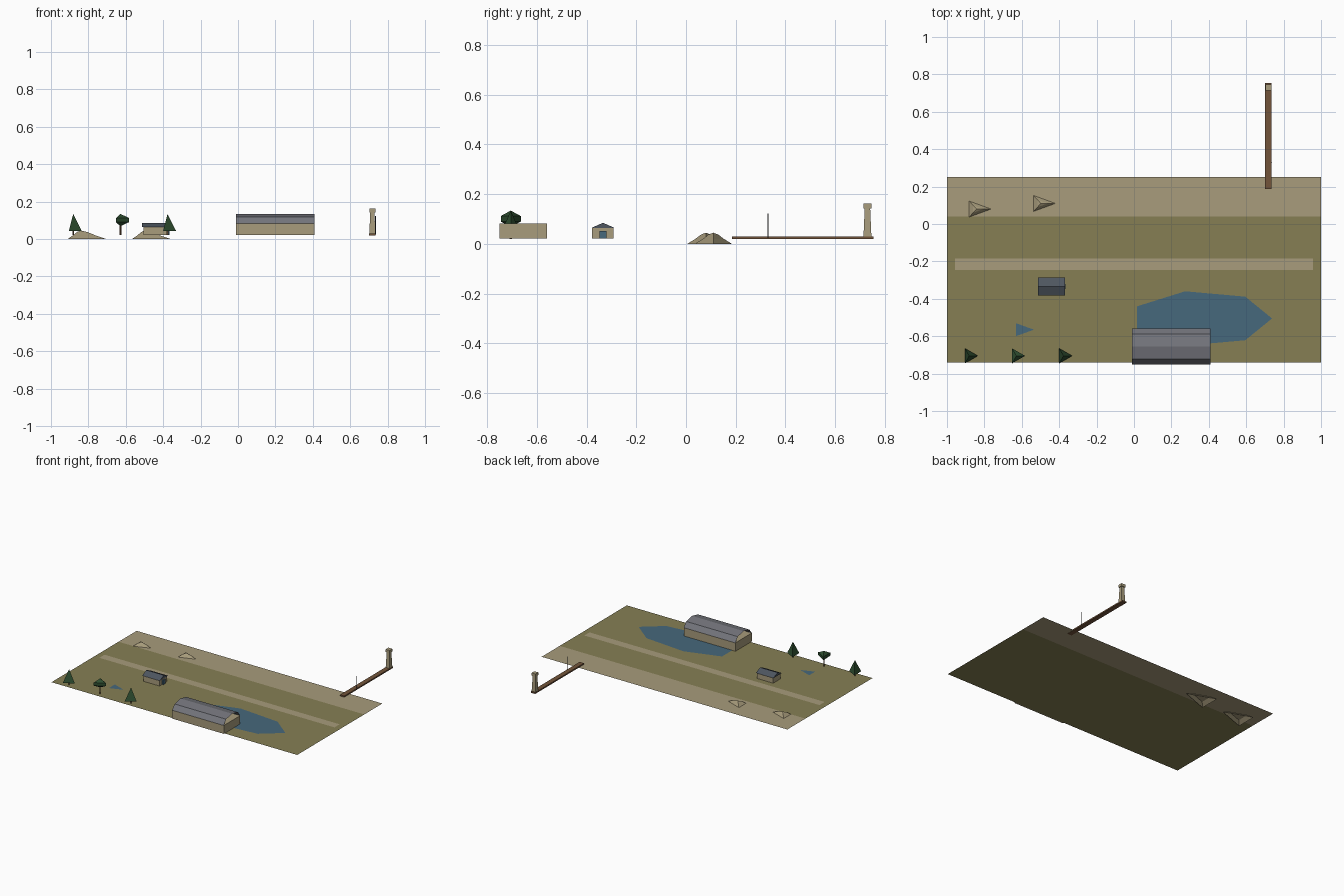
import bpy
import bmesh
from math import cos, sin, pi, sqrt

cube = bpy.data.objects.get("Cube")
if cube:
    bpy.data.objects.remove(cube, do_unlink=True)


def material(name, rgb):
    """Flat material from 0-255 sRGB values, stored as linear."""
    lin = [((c / 255 + 0.055) / 1.055) ** 2.4 for c in rgb] + [1]
    mat = bpy.data.materials.new(name)
    mat.use_nodes = True
    mat.diffuse_color = lin
    bsdf = mat.node_tree.nodes["Principled BSDF"]
    bsdf.inputs["Base Color"].default_value = lin
    bsdf.inputs["Roughness"].default_value = 0.9
    return mat


sand = material("sand", (168, 156, 124))
grass = material("grass", (134, 127, 84))
water = material("water", (70, 104, 124))
metal = material("roof_metal", (116, 117, 124))
slate = material("roof_slate", (78, 86, 96))
wood = material("wood", (114, 84, 58))
leaf = material("foliage", (46, 78, 48))
dark = material("dark_metal", (70, 70, 72))

GROUND = 0.02


def finish(name, bm, mat, recalc=True):
    if recalc:
        bmesh.ops.recalc_face_normals(bm, faces=bm.faces)
    mesh = bpy.data.meshes.new(name)
    bm.to_mesh(mesh)
    bm.free()
    mesh.materials.append(mat)
    obj = bpy.data.objects.new(name, mesh)
    bpy.context.collection.objects.link(obj)
    return obj


def sheet(name, points, z, mat):
    """Flat upward-facing polygon."""
    bm = bmesh.new()
    bm.faces.new([bm.verts.new((x, y, z)) for x, y in points])
    finish(name, bm, mat, recalc=False)


def rectangle(x0, x1, y0, y1):
    return [(x0, y0), (x1, y0), (x1, y1), (x0, y1)]


def ellipse(x, y, rx, ry, sides):
    return [(x + rx * cos(2 * pi * i / sides), y + ry * sin(2 * pi * i / sides))
            for i in range(sides)]


def box(name, x0, x1, y0, y1, z0, z1, mat):
    bm = bmesh.new()
    base = bm.faces.new([bm.verts.new((x, y, z0)) for x, y in rectangle(x0, x1, y0, y1)])
    top = bmesh.ops.extrude_face_region(bm, geom=[base])["geom"]
    for v in top:
        if isinstance(v, bmesh.types.BMVert):
            v.co.z = z1
    if base.is_valid is False or len(bm.faces) < 6:
        bmesh.ops.holes_fill(bm, edges=bm.edges)
    finish(name, bm, mat)


def lathe(name, x, y, profile, sides, mat, squash=1, turn=0, bottom=True):
    """Stack of polygon rings from (radius, height) pairs; zero radius is a tip."""
    bm = bmesh.new()
    rings = []
    for r, z in profile:
        count = sides if r else 1
        rings.append([bm.verts.new((x + r * cos(turn + 2 * pi * i / sides),
                                    y + r * squash * sin(turn + 2 * pi * i / sides), z))
                      for i in range(count)])
    for a, b in zip(rings, rings[1:]):
        for i in range(sides):
            j = (i + 1) % sides
            if len(a) == 1:
                bm.faces.new((a[0], b[j], b[i]))
            elif len(b) == 1:
                bm.faces.new((a[i], a[j], b[0]))
            else:
                bm.faces.new((a[i], a[j], b[j], b[i]))
    if bottom and len(rings[0]) > 1:
        bm.faces.new(rings[0][::-1])
    if len(rings[-1]) > 1:
        bm.faces.new(rings[-1])
    finish(name, bm, mat, recalc=False)


def extrude_x(name, profile, x0, x1, mat, closed):
    """Sweep a (y, z) profile along x, as a solid or an open shell."""
    bm = bmesh.new()
    a, b = ([bm.verts.new((x, y, z)) for y, z in profile] for x in (x0, x1))
    n = len(profile)
    for i in range(n if closed else n - 1):
        j = (i + 1) % n
        bm.faces.new((a[i], a[j], b[j], b[i]))
    if closed:
        bm.faces.new(a)
        bm.faces.new(b)
    finish(name, bm, mat, recalc=closed)


# Ground, beach, road and ponds
sheet("grass_field", rectangle(-1, 1, -0.74, 0.04), GROUND, grass)
sheet("beach", rectangle(-1, 1, 0.04, 0.25), GROUND, sand)
sheet("road", rectangle(-0.957, 0.957, -0.245, -0.185), GROUND + 0.002, sand)
sheet("large_pond", ellipse(0.358, -0.505, 0.38, 0.149, 7), GROUND + 0.002, water)
sheet("small_pond", ellipse(-0.599, -0.565, 0.064, 0.04, 3), GROUND + 0.002, water)

# Dunes
dune = [(1, 0), (0.57, 0.02), (0.27, 0.037), (0, 0.045)]
for side, x, y in (("right", -0.842, 0.08), ("left", -0.498, 0.11)):
    lathe("dune_" + side, x, y, [(0.137 * r, z) for r, z in dune], 3, sand,
          squash=0.63, bottom=False)

# Hangar with an open barrel roof
box("hangar_walls", -0.01, 0.41, -0.75, -0.56, GROUND + 0.001, 0.083, sand)
arch = [(-0.655 - 0.096 * cos(pi * i / 4), 0.083 + 0.05 * sin(pi * i / 4))
        for i in range(5)]
extrude_x("hangar_roof", arch[::-1], -0.01, 0.41, metal, closed=False)

# Hut with a gable roof and a door on its end
box("hut_walls", -0.505, -0.374, -0.378, -0.292, GROUND + 0.001, 0.063, sand)
extrude_x("hut_roof", [(-0.383, 0.063), (-0.285, 0.063), (-0.334, 0.085)],
          -0.512, -0.369, slate, closed=True)
box("hut_door", -0.374, -0.365, -0.348, -0.32, GROUND + 0.001, 0.052, water)

# Trees: two cones with a ball between them
cone = [(0.0465, 0.042), (0, 0.134)]
ball = [(0, 0.068), (0.0465, 0.09), (0.0465, 0.112), (0, 0.134)]
for i, (label, crown) in enumerate((("right", cone), ("middle", ball), ("left", cone))):
    x = -0.881 + 0.252 * i
    lathe("tree_trunk_" + label, x, -0.705, [(0.005, GROUND), (0.005, crown[0][1] + 0.01)],
          5, wood)
    lathe("tree_crown_" + label, x, -0.705, crown, 3, leaf)

# Pier with a square beacon tower and a thin pole
box("pier", 0.7, 0.735, 0.186, 0.754, 0.019, 0.029, wood)
root = sqrt(2)
lathe("beacon_tower", 0.718, 0.73, [(0.016 * root, 0.028), (0.011 * root, 0.142)],
      4, sand, turn=pi / 4)
lathe("beacon_cap", 0.718, 0.73, [(0.016 * root, 0.142), (0.016 * root, 0.162)],
      4, sand, turn=pi / 4)
lathe("pier_pole", 0.735, 0.33, [(0.0018, 0.025), (0.0018, 0.122)], 4, dark)
